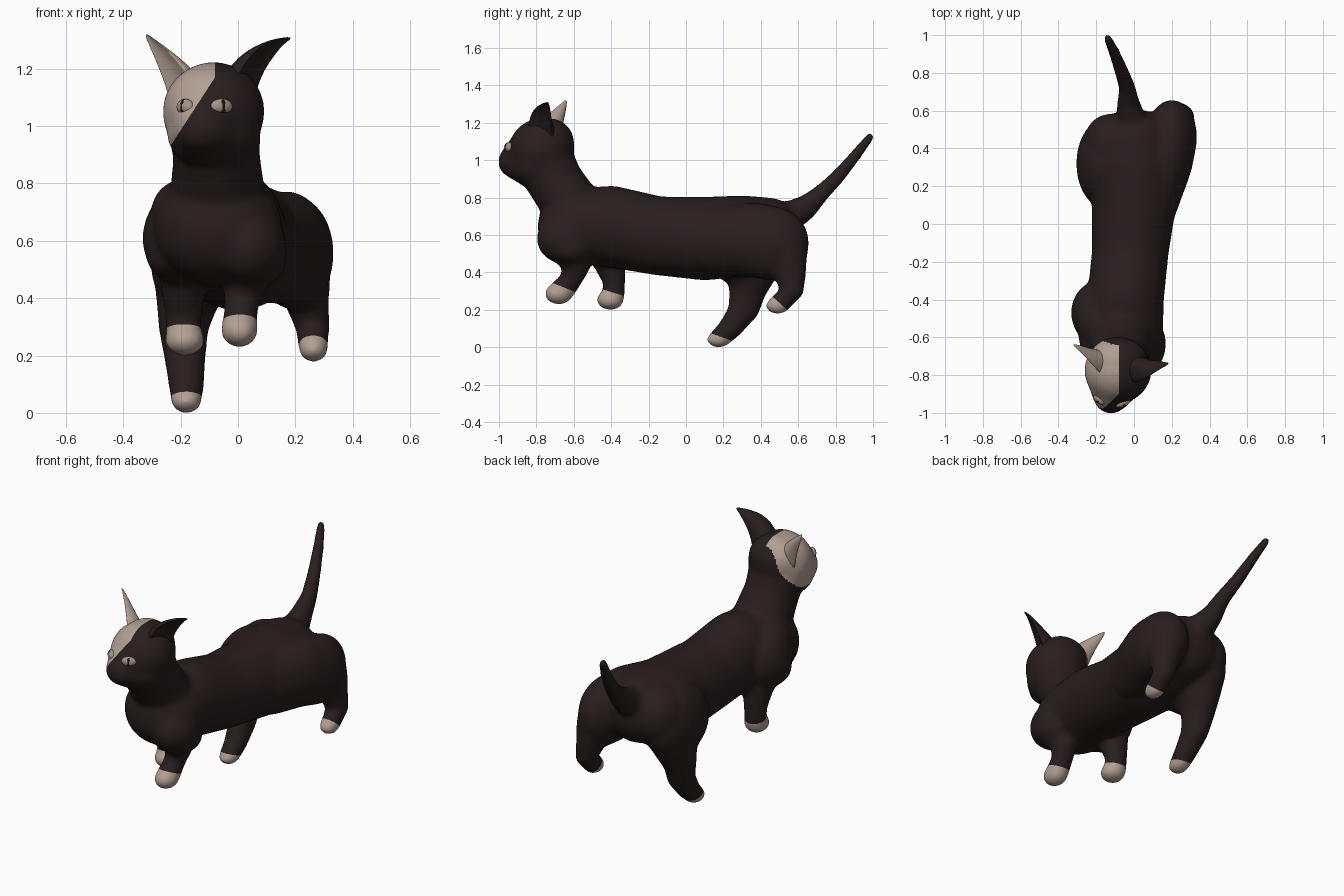
import bpy, bmesh, math
from mathutils import Vector, Matrix
from mathutils.bvhtree import BVHTree


def material(name, rgb):
    m = bpy.data.materials.new(name)
    m.diffuse_color = (*rgb, 1)
    return m


DARK = material("dark brown fur", (0.021, 0.0125, 0.013))
PALE = material("pale cream fur", (0.45, 0.35, 0.295))
EYE = material("eye beige", (0.38, 0.30, 0.25))
PUPIL = material("pupil black", (0.008, 0.007, 0.007))


def add_object(name, bm, mats):
    me = bpy.data.meshes.new(name)
    bm.to_mesh(me)
    bm.free()
    for m in mats:
        me.materials.append(m)
    ob = bpy.data.objects.new(name, me)
    bpy.context.collection.objects.link(ob)
    return ob


def smooth(ob):
    for p in ob.data.polygons:
        p.use_smooth = True


def chain(bm, *pts, steps=10):
    """Sweep an ellipsoid (x, y, z, rx, ry, rz) through the points."""
    n = len(pts)
    for i in range(max(1, n - 1)):
        a, b = pts[i], pts[min(i + 1, n - 1)]
        for k in range(steps + 1 if n > 1 else 1):
            v = [p + (q - p) * k / steps for p, q in zip(a, b)]
            mat = Matrix.Translation(v[:3]) @ Matrix.Diagonal((*v[3:], 1))
            bmesh.ops.create_icosphere(bm, subdivisions=3, radius=1, matrix=mat)


bm = bmesh.new()
# trunk
chain(bm, (-0.07, -0.60, 0.645, 0.225, 0.195, 0.20),
      (-0.045, -0.40, 0.645, 0.205, 0.20, 0.22),
      (-0.02, -0.15, 0.595, 0.205, 0.20, 0.212),
      (0.0, 0.10, 0.58, 0.225, 0.20, 0.225),
      (0.0, 0.30, 0.595, 0.24, 0.20, 0.218),
      (0.0, 0.45, 0.61, 0.21, 0.16, 0.19))
# neck, head and muzzle
chain(bm, (-0.07, -0.60, 0.74, 0.17, 0.165, 0.14),
      (-0.075, -0.71, 0.90, 0.152, 0.16, 0.13),
      (-0.085, -0.745, 1.0, 0.165, 0.15, 0.13))
chain(bm, (-0.085, -0.775, 1.05, 0.18, 0.175, 0.175))
chain(bm, (-0.085, -0.725, 1.085, 0.158, 0.13, 0.14))
chain(bm, (-0.09, -0.82, 0.97, 0.16, 0.12, 0.12),
      (-0.12, -0.905, 0.985, 0.10, 0.10, 0.085))
chain(bm, (-0.095, -0.82, 1.05, 0.155, 0.135, 0.13),
      (-0.125, -0.92, 1.0, 0.085, 0.085, 0.075))
# shoulders
chain(bm, (-0.19, -0.47, 0.61, 0.145, 0.17, 0.17))
chain(bm, (-0.18, -0.52, 0.70, 0.125, 0.14, 0.12))
chain(bm, (-0.215, -0.49, 0.545, 0.105, 0.14, 0.09))
chain(bm, (0.04, -0.64, 0.58, 0.13, 0.16, 0.14))
chain(bm, (0.07, -0.62, 0.53, 0.10, 0.12, 0.09))
# haunches
chain(bm, (-0.16, 0.32, 0.54, 0.147, 0.235, 0.22))
chain(bm, (-0.13, 0.42, 0.60, 0.14, 0.165, 0.17))
chain(bm, (0.12, 0.20, 0.57, 0.13, 0.24, 0.19),
      (0.17, 0.36, 0.575, 0.145, 0.22, 0.20),
      (0.20, 0.46, 0.555, 0.135, 0.20, 0.20))
# front legs
chain(bm, (0.05, -0.63, 0.54, 0.10, 0.11, 0.10),
      (0.02, -0.585, 0.43, 0.07, 0.074, 0.06),
      (0.01, -0.615, 0.36, 0.06, 0.062, 0.052),
      (0.005, -0.68, 0.285, 0.066, 0.078, 0.058))
chain(bm, (-0.19, -0.42, 0.50, 0.09, 0.10, 0.10),
      (-0.19, -0.385, 0.36, 0.067, 0.062, 0.06),
      (-0.19, -0.385, 0.28, 0.062, 0.058, 0.05),
      (-0.185, -0.405, 0.253, 0.071, 0.075, 0.056))
# hind legs
chain(bm, (-0.17, 0.36, 0.45, 0.12, 0.15, 0.14),
      (-0.19, 0.33, 0.30, 0.088, 0.10, 0.08),
      (-0.185, 0.31, 0.20, 0.074, 0.084, 0.07),
      (-0.18, 0.235, 0.10, 0.064, 0.066, 0.06),
      (-0.18, 0.175, 0.04, 0.055, 0.067, 0.043))
chain(bm, (0.22, 0.53, 0.50, 0.105, 0.12, 0.11),
      (0.24, 0.555, 0.39, 0.078, 0.088, 0.07),
      (0.26, 0.57, 0.30, 0.061, 0.061, 0.05),
      (0.263, 0.49, 0.222, 0.053, 0.067, 0.047))
# tail
chain(bm, (-0.01, 0.52, 0.68, 0.09, 0.09, 0.09),
      (-0.03, 0.64, 0.745, 0.06, 0.062, 0.07),
      (-0.035, 0.72, 0.82, 0.046, 0.046, 0.05),
      (-0.07, 0.82, 0.92, 0.039, 0.039, 0.041),
      (-0.105, 0.91, 1.03, 0.033, 0.033, 0.033),
      (-0.14, 0.984, 1.124, 0.026, 0.026, 0.026))
body = add_object("body", bm, [DARK, PALE])

# fuse everything into one soft skin
rm = body.modifiers.new("fuse", 'REMESH')
rm.mode = 'VOXEL'
rm.voxel_size = 0.011
sm = body.modifiers.new("soften", 'SMOOTH')
sm.factor = 0.5
sm.iterations = 28
dg = bpy.context.evaluated_depsgraph_get()
skin = bpy.data.meshes.new_from_object(body.evaluated_get(dg))
body.modifiers.clear()
body.data = skin
if not skin.materials:
    skin.materials.append(DARK)
    skin.materials.append(PALE)

# clean cuts along the colour borders: point, normal, region test
CUTS = [((-0.08, 0, 1), (1, 0, 0), lambda c: c.z > 0.9 and c.y < -0.5),
        ((-0.08, 0, 1.17), (1, 0, -0.65), lambda c: c.z > 0.9 and c.y < -0.5),
        ((0, -0.63, 0.31), (0, 0.4, 1), lambda c: c.z < 0.42 and c.y < -0.45 and c.x > -0.1),
        ((0, -0.40, 0.295), (0, 0.3, 1), lambda c: c.z < 0.4 and c.y < -0.2 and c.x < -0.1),
        ((0, 0.13, 0.075), (0, 0.35, 1), lambda c: c.z < 0.15 and c.x < 0),
        ((0, 0.485, 0.25), (0, 0.9, 1), lambda c: c.z < 0.33 and c.x > 0.15 and c.y > 0.35)]


def side(c, i):
    return (c - Vector(CUTS[i][0])).dot(Vector(CUTS[i][1])) < 0


bm = bmesh.new()
bm.from_mesh(skin)
for co, no, near in CUTS:
    fs = [f for f in bm.faces if near(f.calc_center_median())]
    geom = list({e for f in fs for e in f.edges} | {v for f in fs for v in f.verts}) + fs
    bmesh.ops.bisect_plane(bm, geom=geom, plane_co=co, plane_no=Vector(no).normalized())
for f in bm.faces:
    c = f.calc_center_median()
    patch = (side(c, 0) and side(c, 1) and CUTS[0][2](c)
             and ((c.y + 0.85) / 0.23) ** 2 + ((c.z - 1.11) / 0.185) ** 2 < 1)
    paw = any(CUTS[i][2](c) and side(c, i) for i in range(2, 6))
    f.material_index = 1 if patch or paw else 0
bm.to_mesh(skin)
bm.free()
smooth(body)


# ears: cupped, tapering lofts
def ear(name, path, opening, mat, seg=20):
    bm = bmesh.new()
    axis = (Vector(path[-1][:3]) - Vector(path[0][:3])).normalized()
    n = Vector(opening)
    n = (n - axis * n.dot(axis)).normalized()
    w = axis.cross(n)
    rings = []
    for x, y, z, a, b in path:
        ring = []
        for k in range(seg):
            t = 2 * math.pi * k / seg
            off = b * math.sin(t) * (0.25 if math.sin(t) > 0 else 1)
            off += 0.3 * a * (math.cos(t) ** 2 - 0.4)
            ring.append(bm.verts.new(Vector((x, y, z)) + w * a * math.cos(t) + n * off))
        rings.append(ring)
    for r0, r1 in zip(rings, rings[1:]):
        for k in range(seg):
            j = (k + 1) % seg
            bm.faces.new((r0[k], r0[j], r1[j], r1[k]))
    bm.faces.new(rings[-1])
    bm.faces.new(rings[0][::-1])
    bmesh.ops.recalc_face_normals(bm, faces=bm.faces)
    ob = add_object(name, bm, [mat])
    ob.modifiers.new("round", 'SUBSURF').levels = 1
    smooth(ob)


ear("right_ear", [(0.0, -0.77, 1.10, 0.09, 0.08), (0.025, -0.77, 1.17, 0.08, 0.06),
                  (0.06, -0.77, 1.23, 0.064, 0.036), (0.105, -0.757, 1.272, 0.046, 0.018),
                  (0.15, -0.745, 1.298, 0.02, 0.009), (0.185, -0.74, 1.308, 0.006, 0.004)],
    (0.6, -0.5, -0.4), DARK)
ear("left_ear", [(-0.175, -0.745, 1.09, 0.09, 0.08), (-0.202, -0.725, 1.155, 0.075, 0.055),
                 (-0.235, -0.70, 1.21, 0.055, 0.034), (-0.27, -0.672, 1.257, 0.036, 0.02),
                 (-0.30, -0.652, 1.293, 0.018, 0.01), (-0.322, -0.64, 1.32, 0.006, 0.004)],
    (-0.6, -0.6, -0.3), PALE)

# eyes: flattened balls set on the face, with a dark slit
tree = BVHTree.FromPolygons([v.co for v in skin.vertices],
                            [tuple(p.vertices) for p in skin.polygons])
for name, x, z, rx in (("left_eye", -0.188, 1.07, 0.036), ("right_eye", -0.055, 1.07, 0.041)):
    hit, nor, _, _ = tree.ray_cast(Vector((x, -2, z)), Vector((0, 1, 0)))
    bm = bmesh.new()
    bmesh.ops.create_uvsphere(bm, u_segments=56, v_segments=24, radius=1)
    for f in bm.faces:
        c = f.calc_center_median()
        f.material_index = 1 if abs(c.x) < 0.15 and c.y < 0 and abs(c.z) < 0.9 else 0
    yaw = math.atan2(nor.x, -nor.y)
    mat = (Matrix.Translation(hit - nor * 0.007) @ Matrix.Rotation(yaw, 4, 'Z')
           @ Matrix.Diagonal((rx, 0.021, 0.028, 1)))
    bmesh.ops.transform(bm, matrix=mat, verts=bm.verts)
    smooth(add_object(name, bm, [EYE, PUPIL]))
